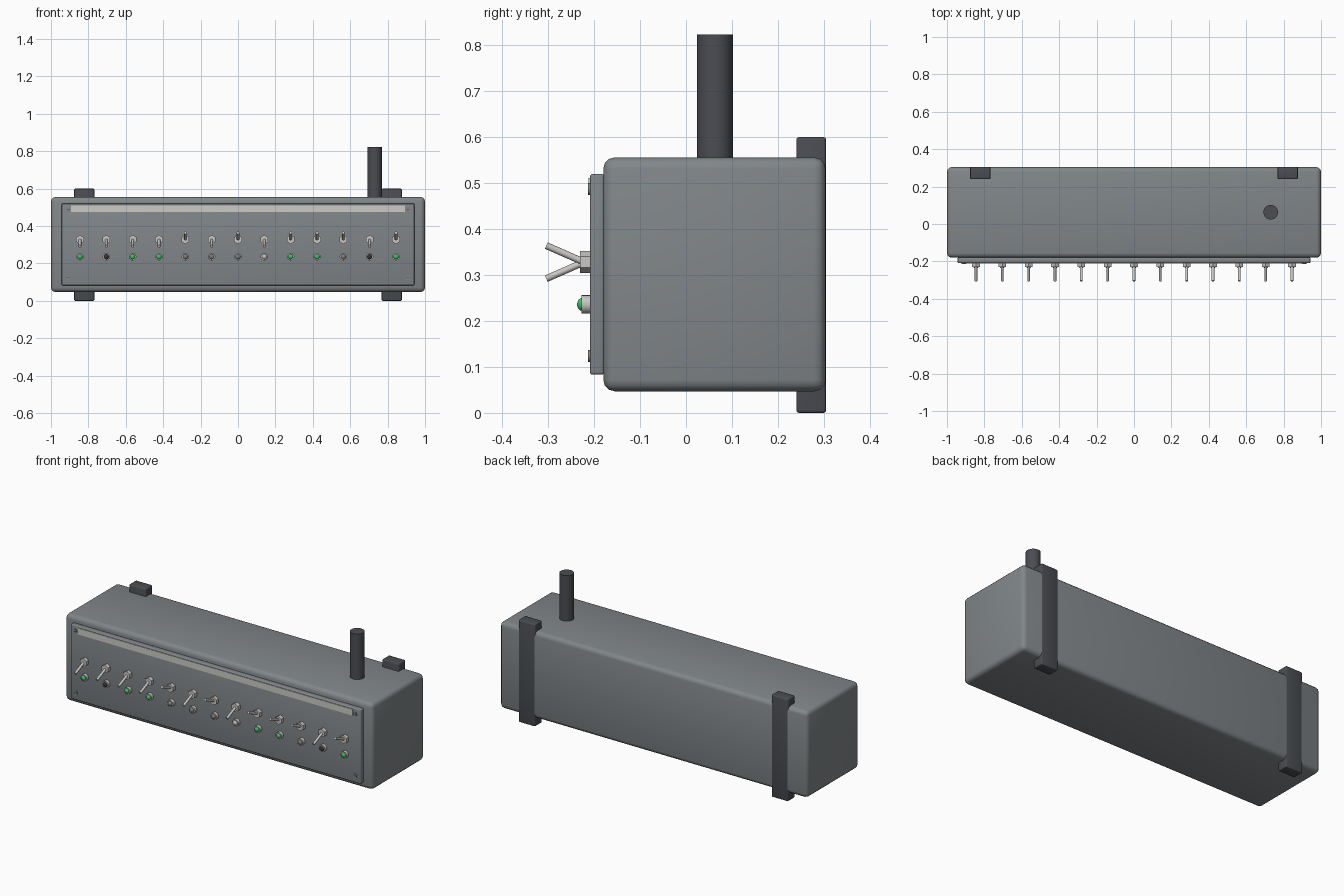
import bpy, math
from mathutils import Vector

cube = bpy.data.objects.get("Cube")
if cube:
    bpy.data.objects.remove(cube, do_unlink=True)


def material(name, r, g, b):
    m = bpy.data.materials.new(name)
    m.use_nodes = True
    m.diffuse_color = (r, g, b, 1)
    m.node_tree.nodes["Principled BSDF"].inputs["Base Color"].default_value = (r, g, b, 1)
    return m


GREY = material("enclosure grey", 0.22, 0.24, 0.25)
DARK = material("dark grey", 0.07, 0.074, 0.085)
METAL = material("bright metal", 0.58, 0.57, 0.55)
STRIP = material("label strip", 0.6, 0.6, 0.57)
GREEN = material("green lamp", 0.04, 0.55, 0.13)
BLACK = material("black lamp", 0.035, 0.037, 0.045)
DULL = material("unlit lamp", 0.2, 0.21, 0.22)
WHITE = material("white lamp", 0.55, 0.55, 0.53)


def finish(name, mat, bevel=0, segments=3, smooth=True):
    ob = bpy.context.object
    ob.name = name
    ob.data.materials.append(mat)
    bpy.ops.object.transform_apply(location=False, rotation=True, scale=True)
    if bevel:
        mod = ob.modifiers.new("rounded edges", "BEVEL")
        mod.width, mod.segments = bevel, segments
        bpy.ops.object.modifier_apply(modifier=mod.name)
    if smooth:
        bpy.ops.object.shade_smooth_by_angle(angle=math.radians(35))
    return ob


def box(name, mat, low, high, bevel=0):
    low, high = Vector(low), Vector(high)
    bpy.ops.mesh.primitive_cube_add(size=1, location=(low + high) / 2)
    bpy.context.object.scale = high - low
    return finish(name, mat, bevel)


def rod(name, mat, start, end, radius, sides=16, bevel=0, smooth=True):
    start, end = Vector(start), Vector(end)
    axis = end - start
    bpy.ops.mesh.primitive_cylinder_add(
        vertices=sides, radius=radius, depth=axis.length, location=(start + end) / 2,
        rotation=axis.to_track_quat("Z", "Y").to_euler())
    return finish(name, mat, bevel, 2, smooth)


# Enclosure and front panel
box("enclosure", GREY, (-1, -0.18, 0.047), (1, 0.304, 0.556), 0.025)
box("front_panel", GREY, (-0.943, -0.209, 0.083), (0.943, -0.178, 0.52), 0.006)

# Label strip across the top of the panel
box("label_strip", STRIP, (-0.893, -0.212, 0.474), (0.893, -0.207, 0.511))

# Mounting straps at the back and the upright conduit
for side, x in (("right", -0.822), ("left", 0.822)):
    box("mounting_strap_" + side, DARK, (x - 0.054, 0.24, 0), (x + 0.054, 0.305, 0.6), 0.006)
rod("conduit", DARK, (0.731, 0.063, 0.5), (0.731, 0.063, 0.823), 0.039, 32)

# Panel corner screws
for x in (-0.908, 0.908):
    for z in (0.487, 0.124):
        rod("panel_screw", GREY, (x, -0.205, z), (x, -0.213, z), 0.013)
        box("screw_slot", DARK, (x - 0.01, -0.2135, z - 0.002), (x + 0.01, -0.212, z + 0.002))

# Row of toggle switches, each with an indicator lamp below
lamps = [GREEN, BLACK, GREEN, GREEN, DULL, DULL, DULL, WHITE, GREEN, GREEN, DULL, BLACK, GREEN]
raised = {4, 6, 8, 9, 10, 12}
for i, lamp in enumerate(lamps):
    x, z = (i - 6) * 0.1408, 0.328
    tilt = 0.036 if i in raised else -0.036
    rod("switch_nut", METAL, (x, -0.205, z), (x, -0.231, z), 0.024, 6, smooth=False)
    rod("switch_lever", METAL, (x, -0.222, z), (x, -0.304, z + tilt), 0.0075, 12)
    rod("lamp_bezel", METAL, (x, -0.205, 0.236), (x, -0.227, 0.236), 0.02, 20)
    bpy.ops.mesh.primitive_uv_sphere_add(segments=16, ring_count=8, radius=0.014,
                                         location=(x, -0.226, 0.236))
    bpy.context.object.scale.y = 0.8
    finish("lamp_lens", lamp)
